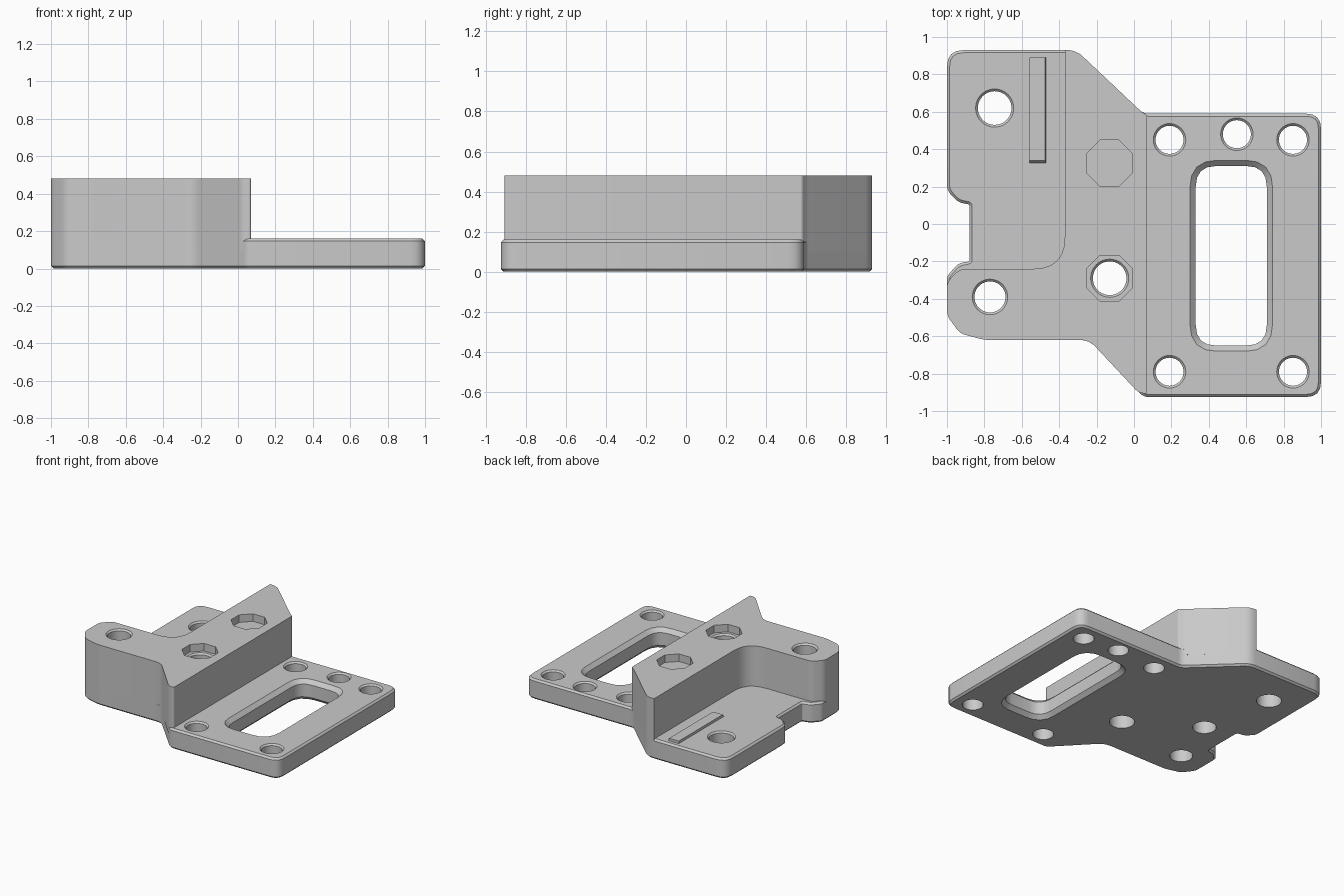
import bpy, bmesh, math
from mathutils import Vector

cube = bpy.data.objects.get("Cube")
if cube:
    bpy.data.objects.remove(cube, do_unlink=True)

grey = bpy.data.materials.new("plain_grey")
grey.use_nodes = True
colour = (0.59, 0.59, 0.59, 1)
grey.diffuse_color = colour
grey.node_tree.nodes["Principled BSDF"].inputs["Base Color"].default_value = colour


def rounded(corners, steps=4):
    """Outline whose corners (x, y, trim) are eased over the trim distance."""
    out = []
    for i, (x, y, trim) in enumerate(corners):
        p = Vector((x, y))
        if not trim:
            out.append(p)
            continue
        a = p + (Vector(corners[i - 1][:2]) - p).normalized() * trim
        b = p + (Vector(corners[(i + 1) % len(corners)][:2]) - p).normalized() * trim
        for k in range(steps + 1):
            t = k / steps
            out.append(a.lerp(p, t).lerp(p.lerp(b, t), t))
    return out


def inset(pts, d):
    """Move a counter-clockwise outline inward by d."""
    out = []
    for i, p in enumerate(pts):
        e1 = (p - pts[i - 1]).normalized()
        e2 = (pts[(i + 1) % len(pts)] - p).normalized()
        n1, n2 = Vector((-e1.y, e1.x)), Vector((-e2.y, e2.x))
        out.append(p + (n1 + n2) * d / (1 + n1.dot(n2)))
    return out


def ngon(x, y, r, n=40, turn=0.0):
    return [Vector((x + r * math.cos(turn + k * math.tau / n),
                    y + r * math.sin(turn + k * math.tau / n))) for k in range(n)]


def rect(x0, y0, x1, y1):
    return [Vector(p) for p in ((x0, y0), (x1, y0), (x1, y1), (x0, y1))]


def loft(name, sections):
    """Closed solid through stacked counter-clockwise outlines [(points, z), ...]."""
    bm = bmesh.new()
    rings = [[bm.verts.new((p.x, p.y, z)) for p in pts] for pts, z in sections]
    bm.faces.new(rings[0][::-1])
    bm.faces.new(rings[-1])
    for lo, hi in zip(rings, rings[1:]):
        for i in range(len(lo)):
            bm.faces.new((lo[i - 1], lo[i], hi[i], hi[i - 1]))
    mesh = bpy.data.meshes.new(name)
    bm.to_mesh(mesh)
    bm.free()
    mesh.materials.append(grey)
    ob = bpy.data.objects.new(name, mesh)
    bpy.context.collection.objects.link(ob)
    return ob


def hole(x, y, r, top, chamfer=0.012):
    """Through-hole cutter with a chamfered mouth at height top."""
    ext = 0.02
    return loft("hole_cutter", [
        (ngon(x, y, r), -0.05), (ngon(x, y, r), top - chamfer),
        (ngon(x, y, r + chamfer + ext), top + ext)])


def cut(target, cutters):
    """Subtract cutters one by one, trying the next solver if one yields nothing."""
    for c in cutters:
        mod = target.modifiers.new("cut", 'BOOLEAN')
        mod.operation, mod.object = 'DIFFERENCE', c
        for solver in ('MANIFOLD', 'EXACT', 'FLOAT'):
            mod.solver = solver
            bpy.context.view_layer.update()
            dg = bpy.context.evaluated_depsgraph_get()
            mesh = bpy.data.meshes.new_from_object(target.evaluated_get(dg))
            if len(mesh.polygons) > len(target.data.polygons):
                target.data = mesh
                break
        target.modifiers.clear()


PLATE, FLOOR, TOP = 0.16, 0.11, 0.48
POCKET = TOP - 0.06
EDGE = 0.014

# Front-left corner shared by the plate and the raised block (clockwise)
shared = [(-.24, -.62, .05), (-.8, -.62, .03), (-.93, -.585, .03), (-1, -.49, .03)]

# Base plate with chamfered rims
plate_line = rounded(
    [(1, -.925, .08), (.05, -.925, .03)] + shared +
    [(-1, -.28, .02), (-.94, -.21, .03), (-.88, -.2, .01), (-.88, .105, .01),
     (-.94, .115, .03), (-1, .18, .03), (-1, .93, .09), (-.31, .93, .05),
     (.05, .59, .03), (1, .59, .08)])[::-1]
base_plate = loft("base_plate", [
    (inset(plate_line, EDGE), 0), (plate_line, EDGE),
    (plate_line, PLATE - EDGE), (inset(plate_line, EDGE), PLATE)])

# Raised block with side arm
block_line = rounded(
    [(.07, -.91, .02), (.02, -.898, .02)] + shared +
    [(-1, -.31, .03), (-.93, -.24, .03), (-.37, -.24, .17), (-.37, .93, 0),
     (-.31, .93, .05), (.04, .6, .02), (.07, .58, .01)], 6)[::-1]
raised_block = loft("raised_block", [(block_line, .1), (block_line, TOP)])

# Boss on the recessed floor and ridge on the rear pad
floor_boss = loft("floor_boss", [
    (ngon(-.635, .03, .13), .08), (ngon(-.635, .03, .13), FLOOR + .012),
    (ngon(-.635, .03, .112), FLOOR + .03)])
pad_ridge = loft("pad_ridge", [
    (rect(-.56, .31, -.465, .89), PLATE - .02), (rect(-.56, .34, -.475, .89), PLATE + .02)])

# Cutters: recessed floor, window, holes and nut pockets
floor_line = [Vector(p) for p in
              ((-1.1, -.3), (-.36, -.3), (-.36, .305), (-.97, .305), (-1.1, .43))]
floor_cut = loft("floor_cutter", [
    (floor_line, FLOOR), (floor_line, PLATE - EDGE), (inset(floor_line, -.03), PLATE + .016)])

window_line = rounded([(.33, -.65, .11), (.71, -.65, .11), (.71, .31, .11), (.33, .31, .11)])
wide = inset(window_line, -.05)
window_cut = loft("window_cutter", [
    (wide, -.02), (window_line, .03), (window_line, PLATE - .03), (wide, PLATE + .02)])

plate_holes = [hole(x, y, .075, PLATE) for x, y in
               ((.19, .45), (.55, .48), (.85, .45), (.19, -.79), (.85, -.79))]
pad_hole = hole(-.745, .62, .09, PLATE)
boss_hole = hole(-.635, .03, .085, FLOOR + .03)
arm_hole = hole(-.77, -.39, .083, TOP)

pocket_x, pocket_y = -.13, -.29
nut_hole = hole(pocket_x, pocket_y, .09, POCKET)
octagons = []
for y in (pocket_y, .325):
    line = ngon(pocket_x, y, .133, 8, math.pi / 8)
    octagons.append(loft("octagon_cutter", [(line, POCKET), (line, TOP + .1)]))
hex_wide, hex_narrow = (ngon(pocket_x, pocket_y, r, 6) for r in (.175, .13))
hex_cut = loft("hexagon_cutter", [(hex_wide, -.02), (hex_narrow, .04), (hex_narrow, .2)])

block_cuts = [arm_hole, nut_hole, hex_cut] + octagons
plate_cuts = [floor_cut, window_cut, pad_hole, boss_hole, arm_hole, nut_hole, hex_cut]
cut(base_plate, plate_cuts + plate_holes)
cut(raised_block, block_cuts)
cut(floor_boss, [boss_hole])
for c in set(plate_cuts + plate_holes + block_cuts):
    bpy.data.objects.remove(c, do_unlink=True)

# Smooth curves, sharp edges
bpy.ops.object.select_all(action='DESELECT')
for ob in (base_plate, raised_block, floor_boss, pad_ridge):
    ob.select_set(True)
    bpy.context.view_layer.objects.active = ob
bpy.ops.object.shade_smooth_by_angle(angle=math.radians(30))
